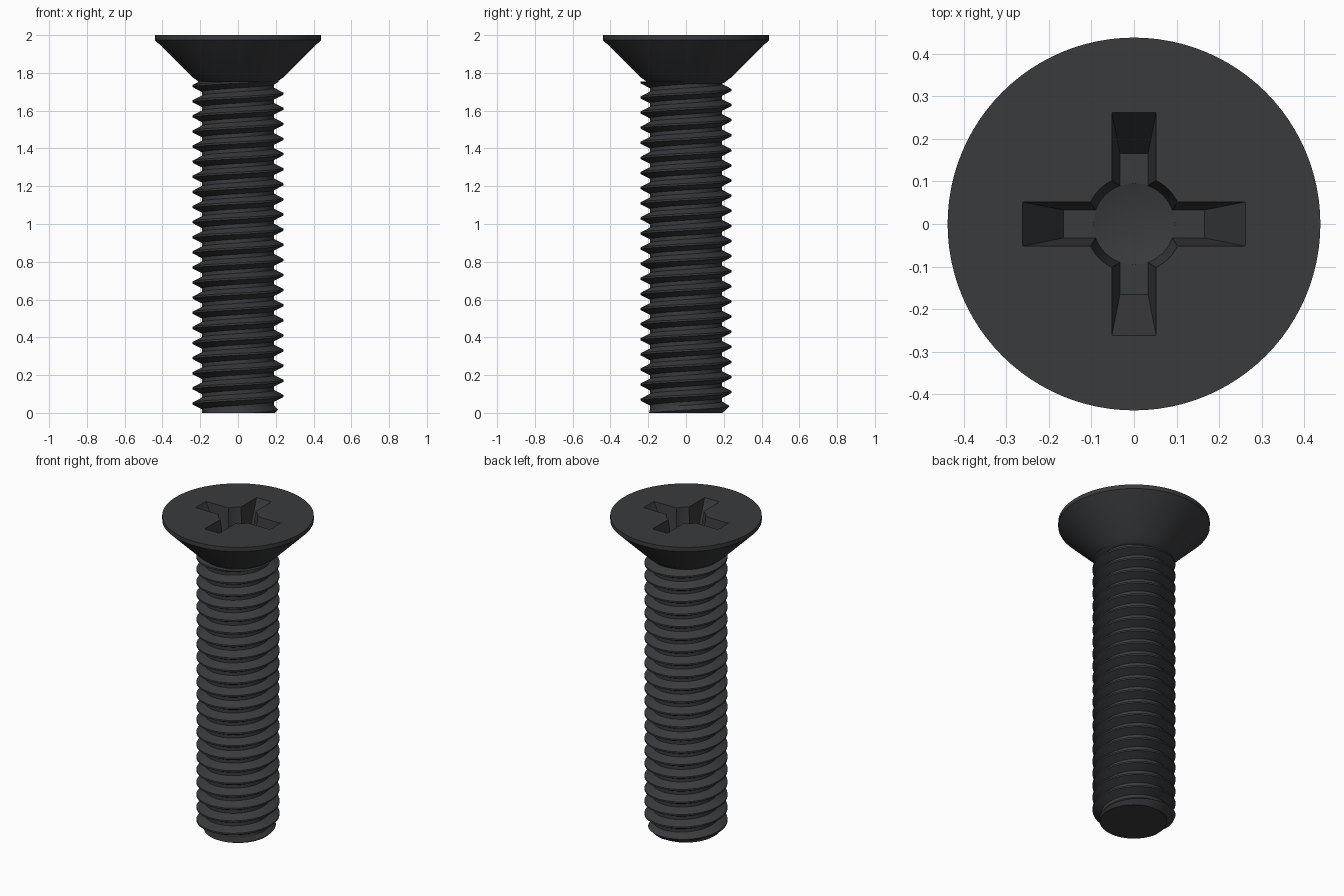
import bpy, bmesh, math

if "Cube" in bpy.data.objects:
    bpy.data.objects.remove(bpy.data.objects["Cube"])

PITCH, MAJOR, MINOR = 0.08, 0.24, 0.191
SHANK_TOP, SEG = 1.755, 72

steel = bpy.data.materials.new("black_steel")
steel.diffuse_color = (0.042, 0.043, 0.047, 1)
steel.use_nodes = True
steel.node_tree.nodes["Principled BSDF"].inputs["Base Color"].default_value = steel.diffuse_color


def finish(bm, name):
    bmesh.ops.remove_doubles(bm, verts=bm.verts, dist=1e-5)
    bmesh.ops.recalc_face_normals(bm, faces=bm.faces)
    mesh = bpy.data.meshes.new(name)
    bm.to_mesh(mesh)
    bm.free()
    ob = bpy.data.objects.new(name, mesh)
    bpy.context.collection.objects.link(ob)
    mesh.materials.append(steel)
    return ob


def lathe(name, profile, seg):
    bm = bmesh.new()
    vs = [bm.verts.new((r, 0, z)) for r, z in profile]
    es = [bm.edges.new(p) for p in zip(vs, vs[1:])]
    bmesh.ops.spin(bm, geom=vs + es, cent=(0, 0, 0), axis=(0, 0, 1),
                   angle=2 * math.pi, steps=seg)
    return finish(bm, name)


def smooth(ob):
    bpy.ops.object.select_all(action='DESELECT')
    ob.select_set(True)
    bpy.context.view_layer.objects.active = ob
    bpy.ops.object.shade_smooth_by_angle(angle=math.radians(30))


# Thread profile: flat crest, sloped flanks, flat root
def thread_radius(u):
    d = abs((u + 0.5) % 1 - 0.5)
    t = min(max((d - 0.0625) / (0.375 - 0.0625), 0), 1)
    return MAJOR + (MINOR - MAJOR) * t


# Threaded shank: rows follow the helix and are clipped at both ends
bm = bmesh.new()
marks = (-0.375, -0.0625, 0.0625, 0.375)
rows = [k + m for k in range(-2, 24) for m in marks]
grid = []
for u in rows:
    row = []
    for j in range(SEG + 1):
        turn = j / SEG
        z = min(max((u + turn) * PITCH + 0.01, 0), SHANK_TOP)
        r = thread_radius((z - 0.01) / PITCH - turn)
        r = min(r, 0.196 + z)
        a = turn * 2 * math.pi
        row.append(bm.verts.new((r * math.cos(a), r * math.sin(a), z)))
    grid.append(row)
for low, high in zip(grid, grid[1:]):
    for j in range(SEG):
        bm.faces.new((low[j], low[j + 1], high[j + 1], high[j]))
bmesh.ops.remove_doubles(bm, verts=bm.verts, dist=1e-5)
bmesh.ops.dissolve_degenerate(bm, edges=bm.edges, dist=1e-6)
bmesh.ops.holes_fill(bm, edges=[e for e in bm.edges if e.is_boundary], sides=0)
shank = finish(bm, "threaded_shank")
smooth(shank)

# Countersunk head with a short neck
head = lathe("countersunk_head", [
    (0, 2), (0.4385, 2), (0.4385, 1.973), (0.238, 1.775),
    (0.222, 1.764), (0.205, 1.75), (0.19, 1.742), (0, 1.742)], 96)


# Cross recess cutters: two tapered arms and a conical centre
def arm_cutter(name, turned):
    bm = bmesh.new()
    rings = []
    for z, length, width in ((1.82, 0.166, 0.033), (2.018, 0.272, 0.054)):
        pts = [(-length, -width), (length, -width), (length, width), (-length, width)]
        rings.append([bm.verts.new((-y, x, z) if turned else (x, y, z)) for x, y in pts])
    low, high = rings
    bm.faces.new(low)
    bm.faces.new(high)
    for i in range(4):
        j = (i + 1) % 4
        bm.faces.new((low[i], low[j], high[j], high[i]))
    return finish(bm, name)


cutters = [arm_cutter("recess_arm_x", False), arm_cutter("recess_arm_y", True),
           lathe("recess_centre", [(0, 1.79), (0.096, 1.819), (0.117, 2.02), (0, 2.02)], 48)]
for c in cutters:
    c.hide_render = True
    mod = head.modifiers.new("cut", 'BOOLEAN')
    mod.operation = 'DIFFERENCE'
    mod.solver = 'EXACT'
    mod.object = c
bpy.ops.object.select_all(action='DESELECT')
head.select_set(True)
bpy.context.view_layer.objects.active = head
for mod in list(head.modifiers):
    bpy.ops.object.modifier_apply(modifier=mod.name)
for c in cutters:
    bpy.data.objects.remove(c)
smooth(head)
